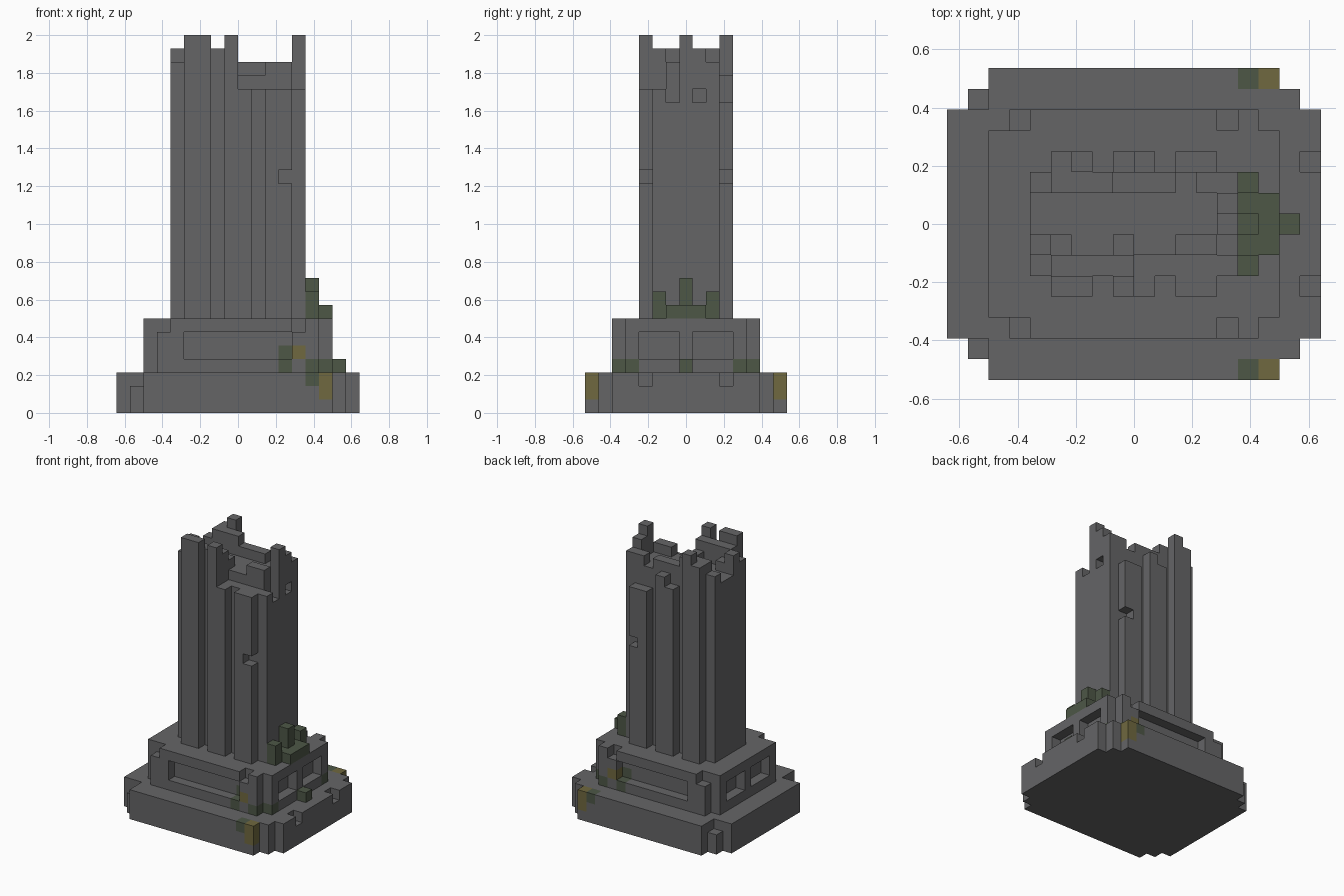
import bpy, bmesh, math

if "Cube" in bpy.data.objects:
    bpy.data.objects.remove(bpy.data.objects["Cube"])

U = 2 / 28                      # block size
cells = {}                      # (x, y, z) -> (part, colour)


def mat(name, rgb):
    m = bpy.data.materials.new(name)
    m.diffuse_color = (*rgb, 1)
    m.use_nodes = True
    m.node_tree.nodes["Principled BSDF"].inputs["Base Color"].default_value = m.diffuse_color
    return m


MATS = [mat("grey_stone", (0.13, 0.13, 0.134)),
        mat("moss_green", (0.075, 0.095, 0.062)),
        mat("lichen_yellow", (0.16, 0.14, 0.05))]
STONE, MOSS, LICHEN = 0, 1, 2


# Half-open x and z ranges; y cells are centred on integers, y1 included
def fill(part, x0, x1, y0, y1, z0, z1, col=STONE):
    for x in range(x0, x1):
        for y in range(y0, y1 + 1):
            for z in range(z0, z1):
                cells[x, y, z] = (part, col)


def carve(x0, x1, y0, y1, z0, z1):
    for x in range(x0, x1):
        for y in range(y0, y1 + 1):
            for z in range(z0, z1):
                cells.pop((x, y, z), None)


def paint(x, y, z, col):
    if (x, y, z) in cells:
        cells[x, y, z] = (cells[x, y, z][0], col)


# Plinth base with stepped corners
fill("base", -9, 9, -5, 5, 0, 3)
fill("base", -8, 8, -6, 6, 0, 3)
fill("base", -7, 7, -7, 7, 0, 3)
# Pedestal
fill("pedestal", -7, 7, -4, 4, 3, 7)
fill("pedestal", -6, 6, -5, 5, 3, 7)

for s in (-1, 1):
    carve(-8, -7, 6 * s, 6 * s, 2, 3)        # chipped left corners
    carve(8, 9, 3 * s, 3 * s, 2, 3)          # notches in right edge
    carve(-6, -5, 5 * s, 5 * s, 6, 7)        # chipped pedestal edge
    carve(4, 5, 5 * s, 5 * s, 6, 7)
    carve(-4, 4, 5 * s, 5 * s, 4, 6)         # long recessed panel
    for x in (-7, 6):                        # paired side panels
        carve(x, x + 1, 2 * s - 1, 2 * s + 1, 4, 6)

# Tower: core, then wall tops cell by cell
fill("tower", -5, 5, -2, 2, 7, 25)


def top(x0, x1, y, h):
    carve(x0, x1, y, y, 7, 29)
    fill("tower", x0, x1, y, y, 7, h)


top(-5, -4, 2, 26)
top(-4, -1, 2, 27)
top(-1, 2, 2, 26)
top(3, 5, 2, 26)
top(-5, -4, -1, 27)
top(-4, -3, -1, 26)
top(-1, 0, -1, 26)
top(2, 4, -1, 26)
top(-5, -4, -2, 26)
top(-4, 0, -2, 27)
top(0, 5, -2, 24)
top(4, 5, -1, 23)
top(4, 5, 0, 28)
top(4, 5, 1, 27)
carve(4, 5, 1, 1, 23, 24)                    # small window

# Flutes front and back with broken tops
for x0, x1, y, h in ((-4, -2, -3, 28), (-1, 0, -3, 28), (0, 1, -3, 24),
                     (2, 4, -3, 24), (-4, -3, 3, 27), (-3, -2, 3, 28),
                     (-1, 0, 3, 24), (0, 1, 3, 25), (2, 4, 3, 23)):
    fill("flutes", x0, x1, y, y, 7, h)
for s in (-1, 1):
    carve(3, 4, 3 * s, 3 * s, 17, 18)

# Moss clump on the right
fill("moss_clump", 5, 6, -2, 2, 7, 8, MOSS)
fill("moss_clump", 6, 7, -1, 1, 7, 8, MOSS)
for y, h in ((-2, 9), (0, 10), (2, 9)):
    fill("moss_clump", 5, 6, y, y, 7, h, MOSS)
fill("moss_tuft", 7, 8, 0, 0, 3, 4, MOSS)

# Moss and lichen patches, same front and back
for s in (-1, 1):
    for x, y, z in ((5, 5, 3), (6, 4, 3), (3, 5, 3), (3, 4, 4), (5, 7, 2)):
        paint(x, y * s, z, MOSS)
    for x, y, z in ((4, 5, 4), (6, 7, 1), (6, 7, 2)):
        paint(x, y * s, z, LICHEN)


# Build only the exposed faces of each part
def build(part):
    bm = bmesh.new()
    verts = {}

    def vert(p):
        if p not in verts:
            verts[p] = bm.verts.new((p[0] * U, (p[1] - 0.5) * U, p[2] * U))
        return verts[p]

    for c, (name, col) in cells.items():
        if name != part:
            continue
        for a in range(3):
            for d in (0, 1):
                n = list(c)
                n[a] += 2 * d - 1
                if tuple(n) in cells:
                    continue
                b, e = (a + 1) % 3, (a + 2) % 3
                quad = []
                for i, j in ((0, 0), (1, 0), (1, 1), (0, 1)):
                    p = list(c)
                    p[a] += d
                    p[b] += i
                    p[e] += j
                    quad.append(vert(tuple(p)))
                f = bm.faces.new(quad if d else quad[::-1])
                f.material_index = col
    bmesh.ops.dissolve_limit(bm, angle_limit=math.radians(1), verts=bm.verts[:],
                             edges=bm.edges[:], delimit={'MATERIAL'})
    me = bpy.data.meshes.new(part)
    bm.to_mesh(me)
    bm.free()
    for m in MATS:
        me.materials.append(m)
    bpy.context.collection.objects.link(bpy.data.objects.new(part, me))


for part in ("base", "pedestal", "tower", "flutes", "moss_clump", "moss_tuft"):
    build(part)
